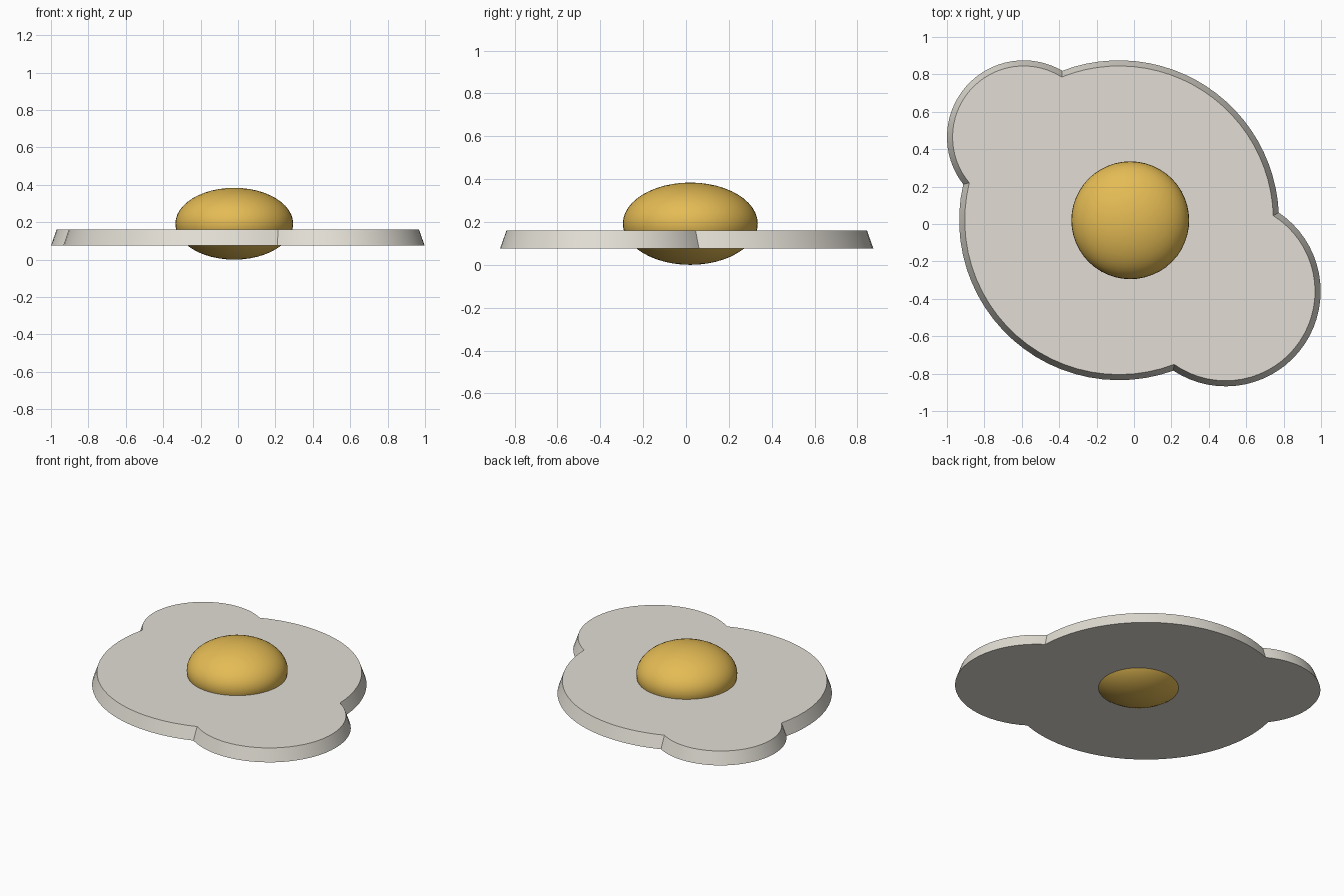
import bpy
import bmesh
from math import acos, atan2, cos, sin, pi, radians, hypot

if "Cube" in bpy.data.objects:
    bpy.data.objects.remove(bpy.data.objects["Cube"], do_unlink=True)


def make_material(name, rgb):
    mat = bpy.data.materials.new(name)
    mat.use_nodes = True
    mat.diffuse_color = (*rgb, 1)
    mat.node_tree.nodes["Principled BSDF"].inputs["Base Color"].default_value = (*rgb, 1)
    return mat


def arc(center, radius, start, end, steps):
    return [(center[0] + radius * cos(start + (end - start) * i / steps),
             center[1] + radius * sin(start + (end - start) * i / steps))
            for i in range(steps + 1)]


# Egg white: one large disc merged with two round lobes
MAIN, MAIN_R = (-0.08, 0.02), 0.855
LOBES = [((-0.59, 0.465), 0.41), ((0.49, -0.36), 0.508)]


def outline(inset):
    """Outer contour of the three merged circles, counter-clockwise."""
    big = MAIN_R - inset
    spans = []
    for center, radius in LOBES:
        r = radius - inset
        dx, dy = center[0] - MAIN[0], center[1] - MAIN[1]
        d = hypot(dx, dy)
        phi = atan2(dy, dx) % (2 * pi)
        half_main = acos((big**2 + d**2 - r**2) / (2 * big * d))
        half_lobe = pi - acos((r**2 + d**2 - big**2) / (2 * r * d))
        spans.append((center, r, phi, half_main, half_lobe))
    points = []
    for i, (center, r, phi, half_main, half_lobe) in enumerate(spans):
        points += arc(center, r, phi - half_lobe, phi + half_lobe, 32)
        following = spans[(i + 1) % len(spans)]
        stop = following[2] - following[3]
        start = phi + half_main
        while stop < start:
            stop += 2 * pi
        points += arc(MAIN, big, start, stop, 24)[1:-1]
    return points


bm = bmesh.new()
bottom = [bm.verts.new((x, y, 0.075)) for x, y in outline(0)]
top = [bm.verts.new((x, y, 0.16)) for x, y in outline(0.03)]
for i in range(len(top)):
    j = (i + 1) % len(top)
    bm.faces.new((bottom[i], bottom[j], top[j], top[i]))
bm.faces.new(top)
bm.faces.new(bottom[::-1])
mesh = bpy.data.meshes.new("egg_white")
bm.to_mesh(mesh)
bm.free()
egg_white = bpy.data.objects.new("egg_white", mesh)
bpy.context.collection.objects.link(egg_white)
mesh.materials.append(make_material("egg white", (0.76, 0.73, 0.66)))

# Yolk: flattened sphere poking through both sides
bpy.ops.mesh.primitive_uv_sphere_add(segments=48, ring_count=24, radius=1,
                                     location=(-0.02, 0.02, 0.192))
yolk = bpy.context.object
yolk.name = "yolk"
yolk.scale = (0.315, 0.315, 0.192)
bpy.ops.object.transform_apply(location=False, rotation=False, scale=True)
yolk.data.materials.append(make_material("yolk yellow", (0.78, 0.5, 0.09)))

# Smooth the curved surfaces, keep the rims and notches sharp
for obj in (egg_white, yolk):
    bpy.ops.object.select_all(action="DESELECT")
    obj.select_set(True)
    bpy.context.view_layer.objects.active = obj
    bpy.ops.object.shade_smooth_by_angle(angle=radians(30))
